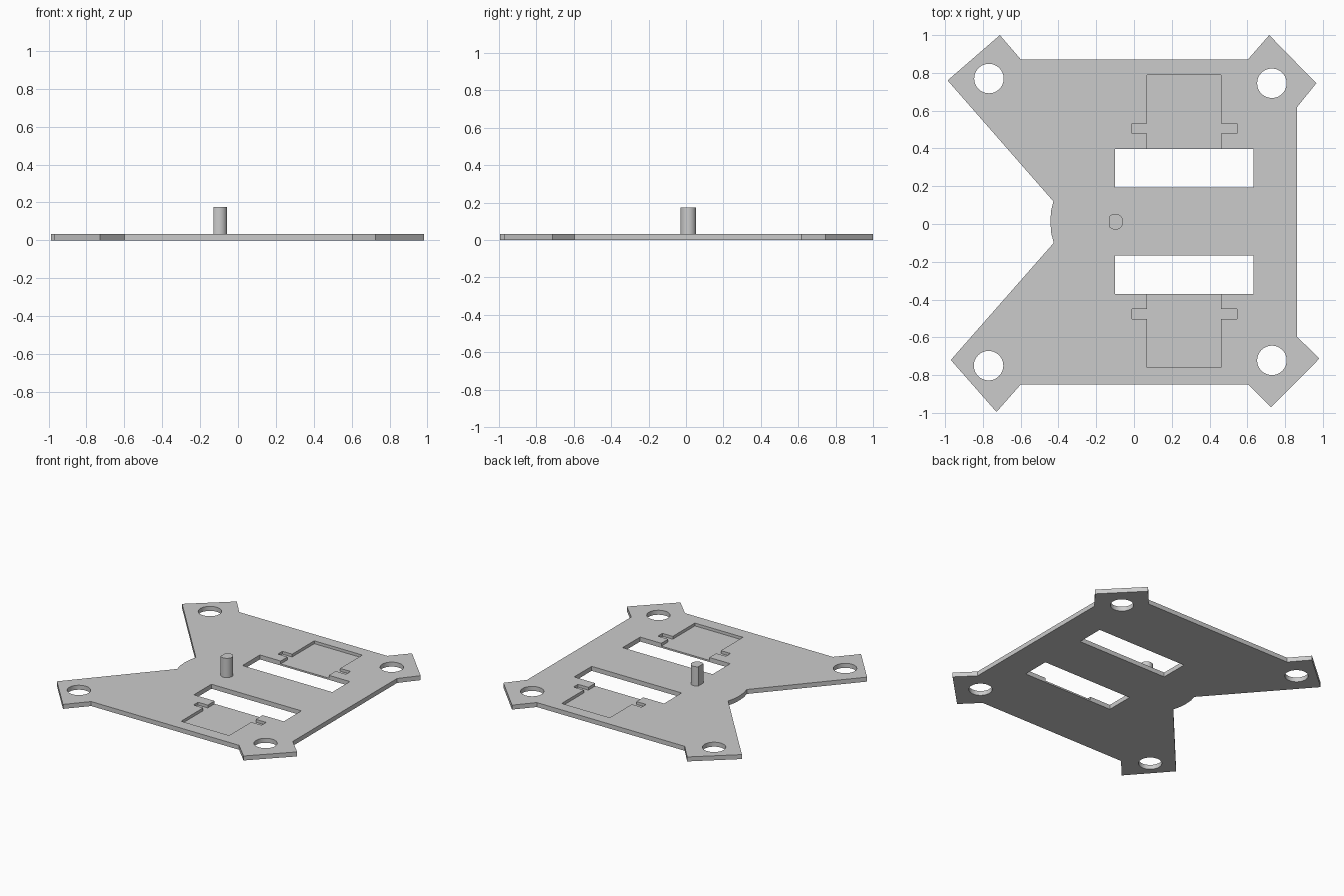
import bpy, bmesh
from math import sin, cos, pi, radians

cube = bpy.data.objects.get("Cube")
if cube:
    bpy.data.objects.remove(cube, do_unlink=True)

THICK = 0.033         # plate thickness
FLOOR = 0.012         # height of the pocket floors
MID_Y = 0.014         # mirror line of the slots and pockets

# Single grey material
grey = bpy.data.materials.new("plain_grey")
grey.use_nodes = True
grey.diffuse_color = (0.6, 0.6, 0.6, 1)
grey.node_tree.nodes["Principled BSDF"].inputs["Base Color"].default_value = grey.diffuse_color


def prism(name, outline, z0, z1):
    """Extrude a flat outline from z0 up to z1."""
    bm = bmesh.new()
    face = bm.faces.new([bm.verts.new((x, y, z0)) for x, y in outline])
    up = bmesh.ops.extrude_face_region(bm, geom=[face])["geom"]
    bmesh.ops.translate(bm, vec=(0, 0, z1 - z0),
                        verts=[v for v in up if isinstance(v, bmesh.types.BMVert)])
    bmesh.ops.recalc_face_normals(bm, faces=bm.faces)
    mesh = bpy.data.meshes.new(name)
    bm.to_mesh(mesh)
    bm.free()
    mesh.materials.append(grey)
    obj = bpy.data.objects.new(name, mesh)
    bpy.context.collection.objects.link(obj)
    return obj


def arc(cx, cy, r, start, end, steps):
    angles = [start + (end - start) * i / steps for i in range(steps + 1)]
    return [(cx + r * cos(a), cy + r * sin(a)) for a in angles]


def select_only(obj):
    bpy.ops.object.select_all(action='DESELECT')
    obj.select_set(True)
    bpy.context.view_layer.objects.active = obj


def cut(target, outline, z0):
    """Remove an outline from the target, from z0 through its top."""
    cutter = prism("cutter", outline, z0, THICK + 0.1)
    cutter.hide_render = True
    mod = target.modifiers.new("cut", 'BOOLEAN')
    mod.operation, mod.solver, mod.object = 'DIFFERENCE', 'EXACT', cutter
    select_only(target)
    bpy.ops.object.modifier_apply(modifier=mod.name)
    bpy.data.objects.remove(cutter, do_unlink=True)


# Base plate with four angled lugs and a waisted, slightly bulged -x side
outline = [
    (-0.71, 1.0), (-0.60, 0.872), (0.604, 0.872), (0.716, 1.0),
    (0.965, 0.745), (0.862, 0.617), (0.862, -0.595), (0.981, -0.713),
    (0.725, -0.971), (0.604, -0.85), (-0.60, -0.85), (-0.728, -0.995),
    (-0.97, -0.72), (-0.425, -0.10),
    (-0.438, -0.05), (-0.443, 0.01), (-0.439, 0.07),
    (-0.427, 0.12), (-0.987, 0.76),
]
plate = prism("base_plate", outline, 0, THICK)

# Mounting holes
for x, y in [(-0.768, 0.77), (0.73, 0.745), (0.73, -0.722), (-0.77, -0.75)]:
    cut(plate, arc(x, y, 0.078, 0, 2 * pi, 48)[:-1], -0.1)

# Through slots and the shallow tabbed pockets opening onto them
slot = [(-0.10, 0.194), (0.632, 0.194), (0.632, 0.398), (-0.10, 0.398)]
pocket = [(0.069, 0.35), (0.46, 0.35), (0.46, 0.478), (0.544, 0.478),
          (0.544, 0.531), (0.46, 0.531), (0.46, 0.788), (0.069, 0.788),
          (0.069, 0.531), (-0.01, 0.531), (-0.01, 0.478), (0.069, 0.478)]
for side in (1, -1):
    def place(points):
        return [(x, MID_Y + side * (y - MID_Y)) for x, y in points]
    cut(plate, place(slot), -0.1)
    cut(plate, place(pocket), FLOOR)

# D-shaped peg with its flat towards -x
peg = prism("locating_peg", arc(-0.099, 0.012, 0.042, radians(-137), radians(137), 32),
            THICK, 0.175)

for obj in (plate, peg):
    select_only(obj)
    bpy.ops.object.shade_smooth_by_angle(angle=radians(30))
